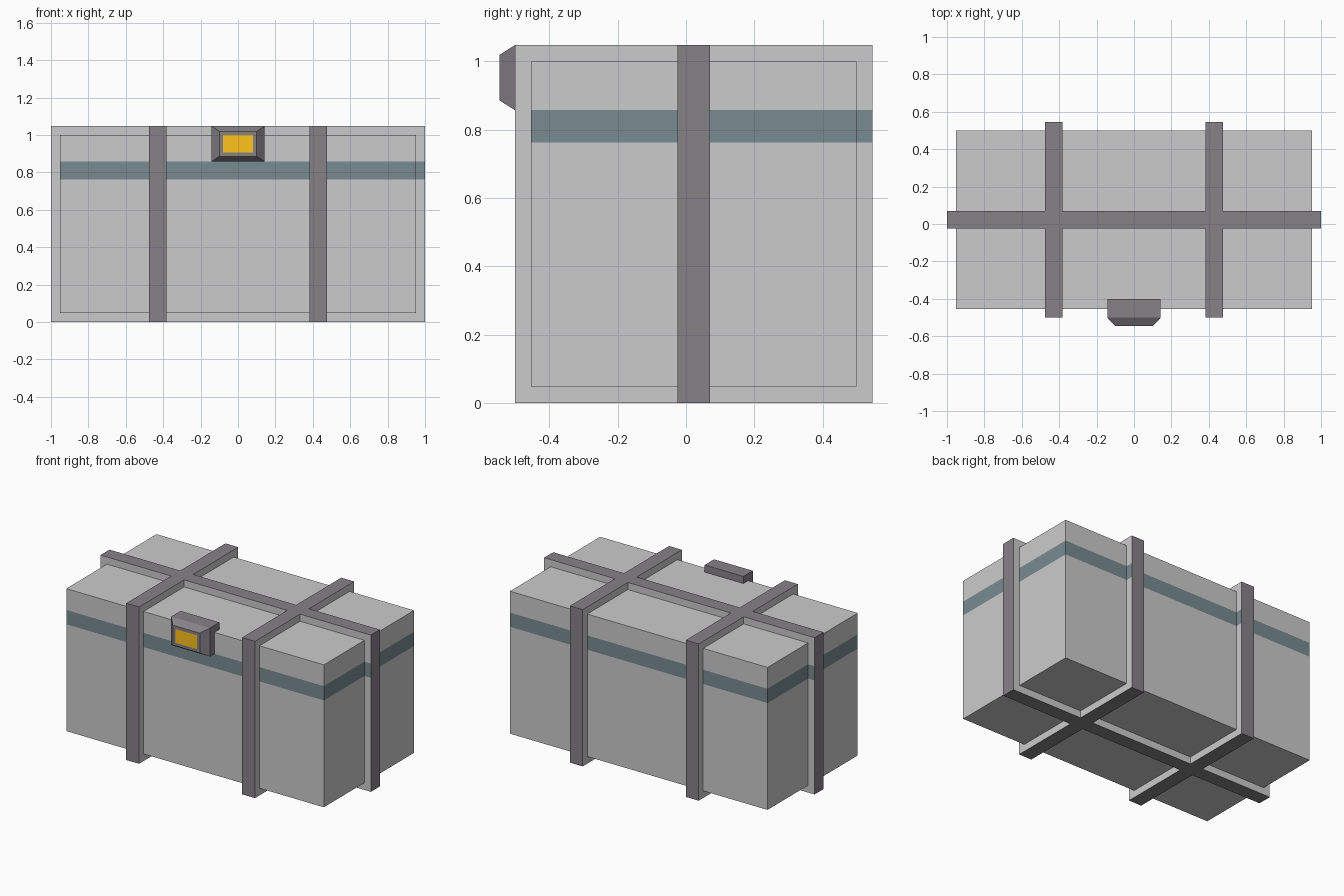
import bpy, bmesh
from mathutils import Vector

if "Cube" in bpy.data.objects:
    bpy.data.objects.remove(bpy.data.objects["Cube"])


def material(name, color):
    m = bpy.data.materials.new(name)
    m.diffuse_color = (*color, 1)
    m.use_nodes = True
    m.node_tree.nodes["Principled BSDF"].inputs["Base Color"].default_value = m.diffuse_color
    return m


grey = material("grey", (0.8, 0.8, 0.8))
teal = material("teal", (0.19, 0.26, 0.28))
dark = material("dark_strap", (0.24, 0.225, 0.24))
gold = material("gold", (1.0, 0.55, 0.01))


def finish(bm, name, mats):
    bmesh.ops.recalc_face_normals(bm, faces=bm.faces[:])
    me = bpy.data.meshes.new(name)
    bm.to_mesh(me)
    bm.free()
    for m in mats:
        me.materials.append(m)
    ob = bpy.data.objects.new(name, me)
    bpy.context.collection.objects.link(ob)


# Crate: box cut along the strap and stripe edges
U = 1 / 1.05
T = 0.05 * U                      # strap thickness
S0, S1 = 0.4 * U, 0.5 * U         # cross strap x range
W = 0.05 * U                      # long strap half width
Z0, Z1 = T + 0.75 * U, T + 0.85 * U
CY = 0.0228
size = Vector((2 * U, U, U))
center = Vector((0, CY, T + U / 2))
bm = bmesh.new()
bmesh.ops.create_cube(bm, size=1)
for v in bm.verts:
    v.co = Vector([a * s for a, s in zip(v.co, size)]) + center
cuts = [((x, 0, 0), (1, 0, 0)) for x in (-S1, -S0, S0, S1)]
cuts += [((0, CY + y, 0), (0, 1, 0)) for y in (-W, W)]
cuts += [((0, 0, z), (0, 0, 1)) for z in (Z0, Z1)]
for co, no in cuts:
    bmesh.ops.bisect_plane(bm, geom=bm.verts[:] + bm.edges[:] + bm.faces[:],
                           plane_co=co, plane_no=no)
bm.normal_update()

# Pick strap faces, paint the stripe
strap = []
for f in bm.faces:
    c = f.calc_center_median()
    cross = S0 < abs(c.x) < S1 and abs(f.normal.x) < 0.5
    along = abs(c.y - CY) < W and abs(f.normal.y) < 0.5
    if cross or along:
        strap.append(f)
    elif Z0 < c.z < Z1 and abs(f.normal.z) < 0.5:
        f.material_index = 1

# Raise the straps out of the body
res = bmesh.ops.extrude_face_region(bm, geom=strap)["geom"]
old = [f for f in strap if f.is_valid]
if old:
    bmesh.ops.delete(bm, geom=old, context='FACES')
for g in res:
    if isinstance(g, bmesh.types.BMFace):
        g.material_index = 2
    elif isinstance(g, bmesh.types.BMVert):
        for i in range(3):
            d = g.co[i] - center[i]
            if abs(abs(d) - size[i] / 2) < 1e-4:
                g.co[i] += T if d > 0 else -T
finish(bm, "strapped_crate", [grey, teal, dark])

# Latch: L profile hooked over the lid, with a tapered front and gold plate
YF, YB = CY - U / 2 - T, CY - U / 2
ZT, ZL, ZB = U + 2 * T, U + T, Z1
prof = [(YF, ZB), (YF, ZT), (-0.402, ZT), (-0.402, ZL), (YB, ZL), (YB, ZB)]
bm = bmesh.new()
face = bm.faces.new([bm.verts.new((-0.143, y, z)) for y, z in prof])
ext = bmesh.ops.extrude_face_region(bm, geom=[face], use_keep_orig=True)["geom"]
for g in ext:
    if isinstance(g, bmesh.types.BMVert):
        g.co.x = 0.143
bmesh.ops.recalc_face_normals(bm, faces=bm.faces[:])
front = min(bm.faces, key=lambda f: f.calc_center_median().y)
front = bmesh.ops.extrude_discrete_faces(bm, faces=[front])["faces"][0]
mid = front.calc_center_median()
for v in front.verts:
    v.co = mid + (v.co - mid) * 0.7 + Vector((0, -0.045, 0))
bmesh.ops.inset_region(bm, faces=[front], thickness=0.029)
front.material_index = 1
finish(bm, "latch", [dark, gold])
